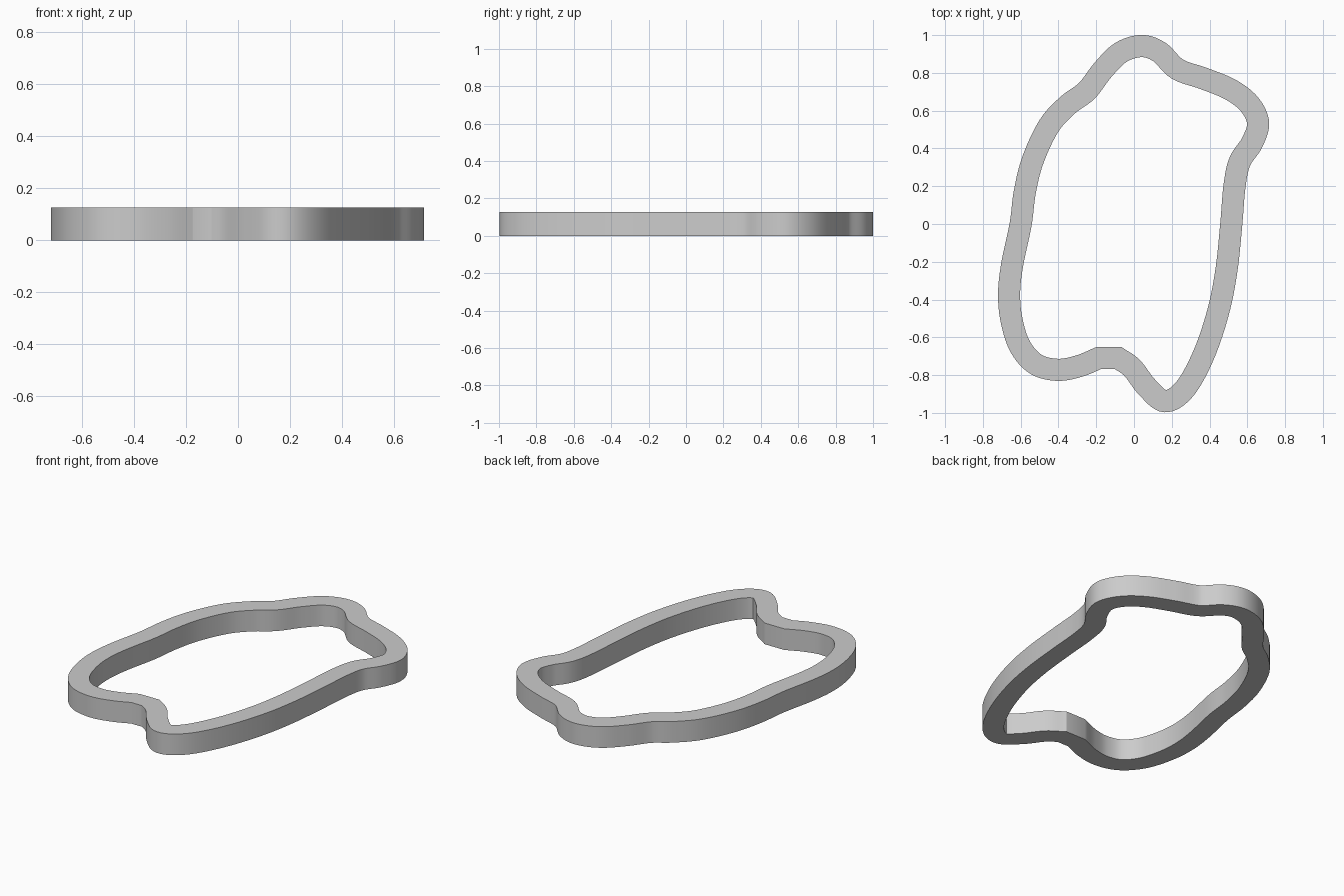
import bpy, bmesh
from mathutils import Vector

if "Cube" in bpy.data.objects:
    bpy.data.objects.remove(bpy.data.objects["Cube"])

HALF, HEIGHT, STEPS = 0.0585, 0.127, 8

# Centre line of the wall, anticlockwise; the last and first points join with a short straight
PATH = [(-0.185, -0.709), (-0.29, -0.752), (-0.405, -0.772), (-0.52, -0.742), (-0.605, -0.645),
        (-0.65, -0.50), (-0.661, -0.36), (-0.644, -0.21), (-0.60, 0.0), (-0.578, 0.17),
        (-0.535, 0.34), (-0.45, 0.52), (-0.35, 0.63), (-0.25, 0.705), (-0.165, 0.815),
        (-0.07, 0.908), (0.04, 0.942), (0.135, 0.91), (0.23, 0.82), (0.37, 0.77),
        (0.51, 0.712), (0.61, 0.635), (0.657, 0.535), (0.625, 0.43), (0.56, 0.33),
        (0.532, 0.20), (0.515, 0.0), (0.49, -0.24), (0.447, -0.46), (0.37, -0.69),
        (0.27, -0.872), (0.165, -0.938), (0.07, -0.865), (-0.01, -0.762), (-0.085, -0.709)][::-1]


def spline(points, steps):
    """Smooth open curve through the points."""
    p = [Vector(q) for q in points]
    p = [2 * p[0] - p[1]] + p + [2 * p[-1] - p[-2]]
    out = []
    for a, b, c, d in zip(p, p[1:], p[2:], p[3:]):
        for i in range(steps):
            t = i / steps
            out.append(0.5 * (2 * b + (c - a) * t + (2 * a - 5 * b + 4 * c - d) * t * t
                              + (3 * b - a - 3 * c + d) * t ** 3))
    return out + [p[-2]]


# Wall: sweep a rectangle round the closed centre line
line = spline(PATH, STEPS)
n = len(line)
bm = bmesh.new()
rings = []
for i, c in enumerate(line):
    d0 = (c - line[i - 1]).normalized()
    d1 = (line[(i + 1) % n] - c).normalized()
    tangent = (d0 + d1).normalized()
    side = Vector((tangent.y, -tangent.x)) * HALF / max(0.7, tangent.dot(d1))
    rings.append([bm.verts.new((*(c + side * s), z))
                  for s, z in ((1, 0), (1, HEIGHT), (-1, HEIGHT), (-1, 0))])
for i in range(n):
    a, b = rings[i], rings[(i + 1) % n]
    for k in range(4):
        m = (k + 1) % 4
        bm.faces.new((a[k], b[k], b[m], a[m]))
bmesh.ops.recalc_face_normals(bm, faces=bm.faces)

mesh = bpy.data.meshes.new("cutter_wall")
bm.to_mesh(mesh)
bm.free()
wall = bpy.data.objects.new("cutter_wall", mesh)
bpy.context.collection.objects.link(wall)
bpy.context.view_layer.objects.active = wall
wall.select_set(True)
bpy.ops.object.shade_smooth_by_angle()
